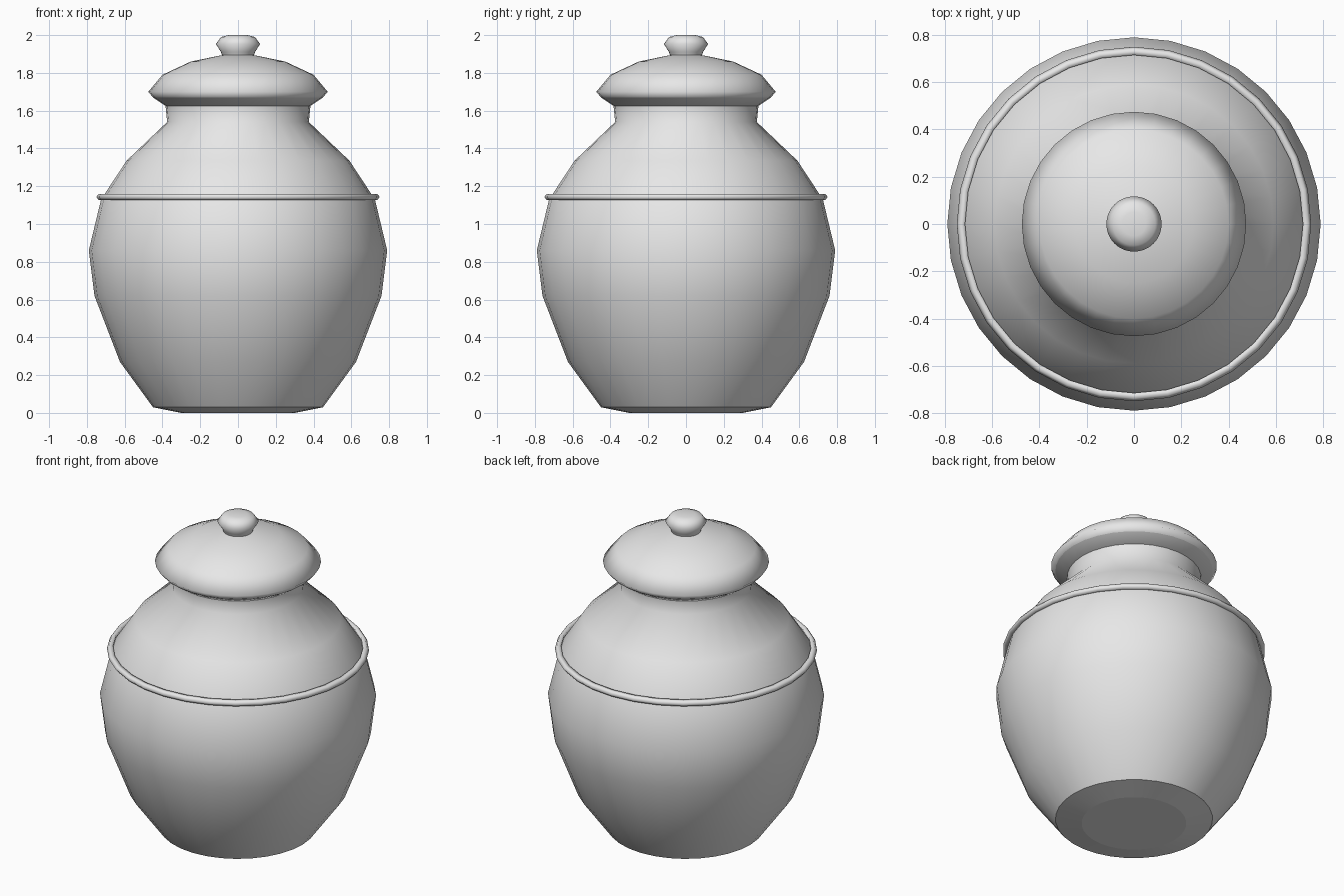
import bpy, bmesh
from math import pi
from mathutils import Vector

cube = bpy.data.objects.get("Cube")
if cube:
    bpy.data.objects.remove(cube, do_unlink=True)

SEGMENTS = 32

clay = bpy.data.materials.new("grey_clay")
clay.use_nodes = True
clay.diffuse_color = (0.8, 0.8, 0.8, 1)
clay.node_tree.nodes["Principled BSDF"].inputs["Base Color"].default_value = (0.8, 0.8, 0.8, 1)


def lathe(name, profile, sharp_heights=(), closed=False):
    """Turn a (radius, height) profile around z; creases at the given heights."""
    bm = bmesh.new()
    verts = [bm.verts.new((r, 0, z)) for r, z in profile]
    edges = [bm.edges.new(pair) for pair in zip(verts, verts[1:])]
    if closed:
        edges.append(bm.edges.new((verts[-1], verts[0])))
    bmesh.ops.spin(bm, geom=verts + edges, cent=(0, 0, 0), axis=(0, 0, 1),
                   angle=2 * pi, steps=SEGMENTS, use_duplicate=False)
    bmesh.ops.remove_doubles(bm, verts=bm.verts, dist=0.0005)
    bmesh.ops.recalc_face_normals(bm, faces=bm.faces)
    for face in bm.faces:
        face.smooth = True
    for edge in bm.edges:
        a, b = (v.co for v in edge.verts)
        if abs(a.z - b.z) < 1e-4 and a.xy.length > 0.01 and abs(a.xy.length - b.xy.length) < 1e-3:
            edge.smooth = not any(abs(a.z - h) < 1e-4 for h in sharp_heights)
    mesh = bpy.data.meshes.new(name)
    bm.to_mesh(mesh)
    bm.free()
    mesh.materials.append(clay)
    obj = bpy.data.objects.new(name, mesh)
    bpy.context.collection.objects.link(obj)
    return obj


# Rounded body with its foot and short neck
lathe("jar_body", [(0, 0), (0.30, 0), (0.45, 0.03), (0.625, 0.27), (0.76, 0.62),
                   (0.79, 0.86), (0.725, 1.13), (0.59, 1.335), (0.375, 1.54),
                   (0.385, 1.64)], sharp_heights=(0, 0.03))

# Raised band around the shoulder
lathe("shoulder_band", [(0.715, 1.127), (0.738, 1.127), (0.75, 1.143),
                        (0.738, 1.16), (0.715, 1.16)], closed=True)

# Domed lid with a flared underside
lathe("lid", [(0, 1.62), (0.375, 1.62), (0.45, 1.67), (0.475, 1.70), (0.40, 1.79),
              (0.25, 1.86), (0.09, 1.893), (0, 1.90)], sharp_heights=(1.67,))

# Knob on top of the lid
lathe("lid_knob", [(0.08, 1.88), (0.09, 1.91), (0.117, 1.953), (0.09, 1.99),
                   (0.05, 2.0), (0, 2.0)])
